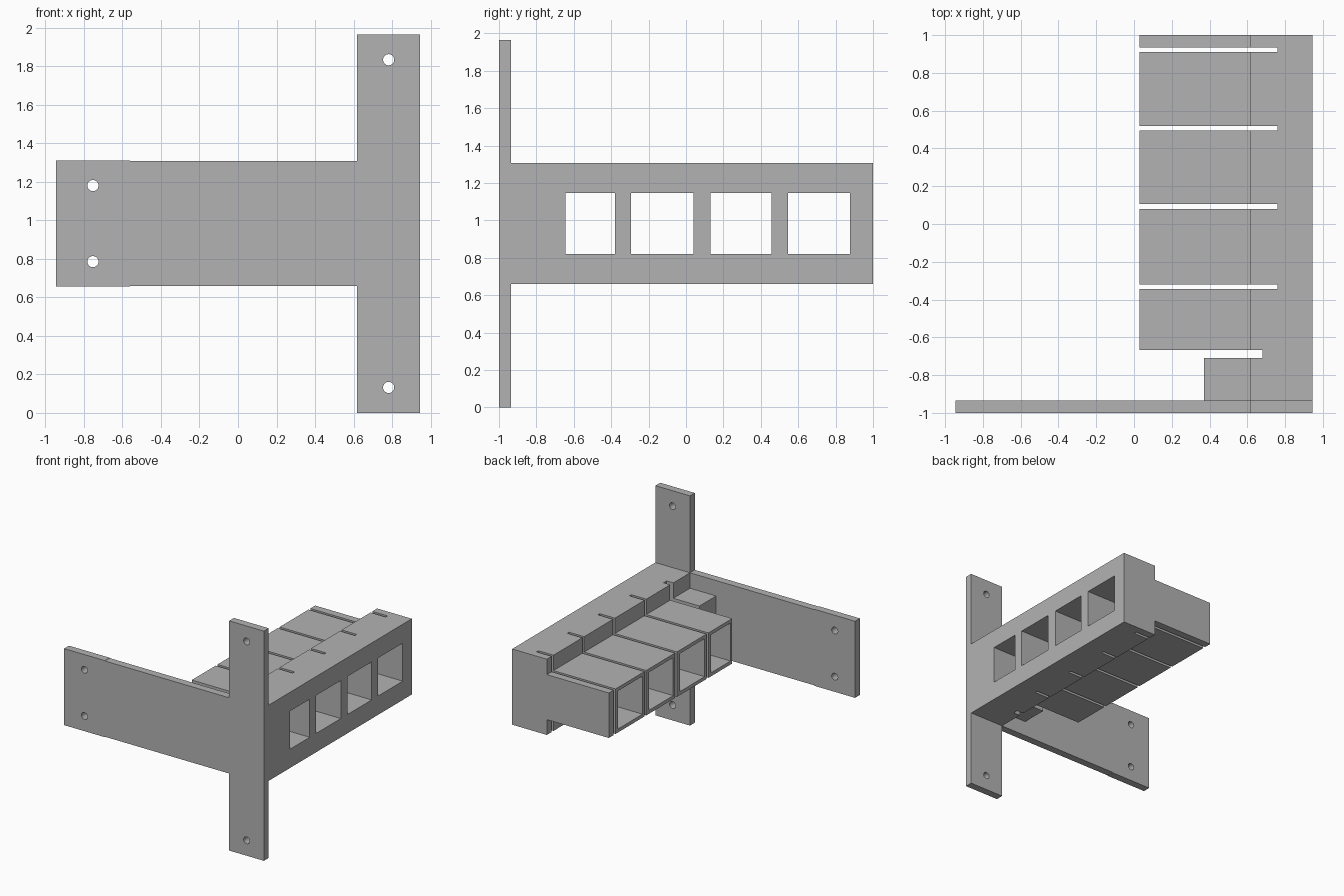
import bpy
import bmesh
from math import pi
from mathutils import Matrix

cube = bpy.data.objects.get("Cube")
if cube:
    bpy.data.objects.remove(cube, do_unlink=True)

# One plain grey for everything
grey = bpy.data.materials.new("plain grey")
grey.use_nodes = True
colour = (0.45, 0.45, 0.45, 1)
grey.diffuse_color = colour
grey.node_tree.nodes["Principled BSDF"].inputs["Base Color"].default_value = colour


def finish(name, bm):
    mesh = bpy.data.meshes.new(name)
    bm.to_mesh(mesh)
    bm.free()
    mesh.materials.append(grey)
    obj = bpy.data.objects.new(name, mesh)
    bpy.context.collection.objects.link(obj)
    return obj


def box(name, x, y, z):
    bm = bmesh.new()
    bmesh.ops.create_cube(bm, size=1)
    for v in bm.verts:
        v.co = [(a + b) / 2 + c * (b - a) for c, (a, b) in zip(v.co, (x, y, z))]
    return finish(name, bm)


def hole(x, z, radius=0.029):
    bm = bmesh.new()
    bmesh.ops.create_cone(bm, cap_ends=True, segments=32, radius1=radius,
                          radius2=radius, depth=0.4,
                          matrix=Matrix.Translation((x, -1, z)) @ Matrix.Rotation(pi / 2, 4, "X"))
    return finish("hole_cutter", bm)


def combine(target, others, operation):
    """Apply a boolean with each helper, then remove the helper."""
    for other in others:
        other.hide_render = True
        mod = target.modifiers.new("boolean", "BOOLEAN")
        mod.operation = operation
        mod.solver = "EXACT"
        mod.object = other
        bpy.context.view_layer.objects.active = target
        bpy.ops.object.modifier_apply(modifier=mod.name)
        bpy.data.objects.remove(other, do_unlink=True)


# Mounting plate: upright strip, long arm and slightly taller arm tip
PLATE_Y = (-1, -0.935)
plate = box("mounting_plate", (0.617, 0.945), PLATE_Y, (0, 1.965))
combine(plate, [box("arm", (-0.9, 0.7), PLATE_Y, (0.659, 1.307)),
                box("arm_tip", (-0.945, -0.56), PLATE_Y, (0.655, 1.31))], "UNION")
combine(plate, [hole(0.782, 0.132), hole(0.782, 1.833),
                hole(-0.753, 0.785), hole(-0.753, 1.18)], "DIFFERENCE")

# Tube rack: deep side beam with a shallower row of sleeves and a front stub
SLEEVE_Z = (0.79, 1.175)
rack = box("tube_rack", (0.617, 0.945), (-0.935, 1), (0.659, 1.307))
combine(rack, [box("sleeve_row", (0.03, 0.7), (-0.69, 1), SLEEVE_Z),
               box("front_stub", (0.37, 0.7), (-0.935, -0.69), SLEEVE_Z)], "UNION")

# Thin slots that part the sleeves, and the wider one beside the stub
slots = [box("slot_cutter", (-0.2, 0.76), (y, y + 0.025), (0, 2))
         for y in (-0.345, 0.08, 0.495, 0.91)]
slots.append(box("slot_cutter", (-0.2, 0.68), (-0.71, -0.668), (0, 2)))
combine(rack, slots, "DIFFERENCE")

# Rectangular openings running through beam and sleeves
windows = [box("window_cutter", (-0.2, 1.2), span, (0.82, 1.145))
           for span in ((-0.645, -0.38), (-0.295, 0.04), (0.13, 0.457), (0.545, 0.877))]
combine(rack, windows, "DIFFERENCE")
